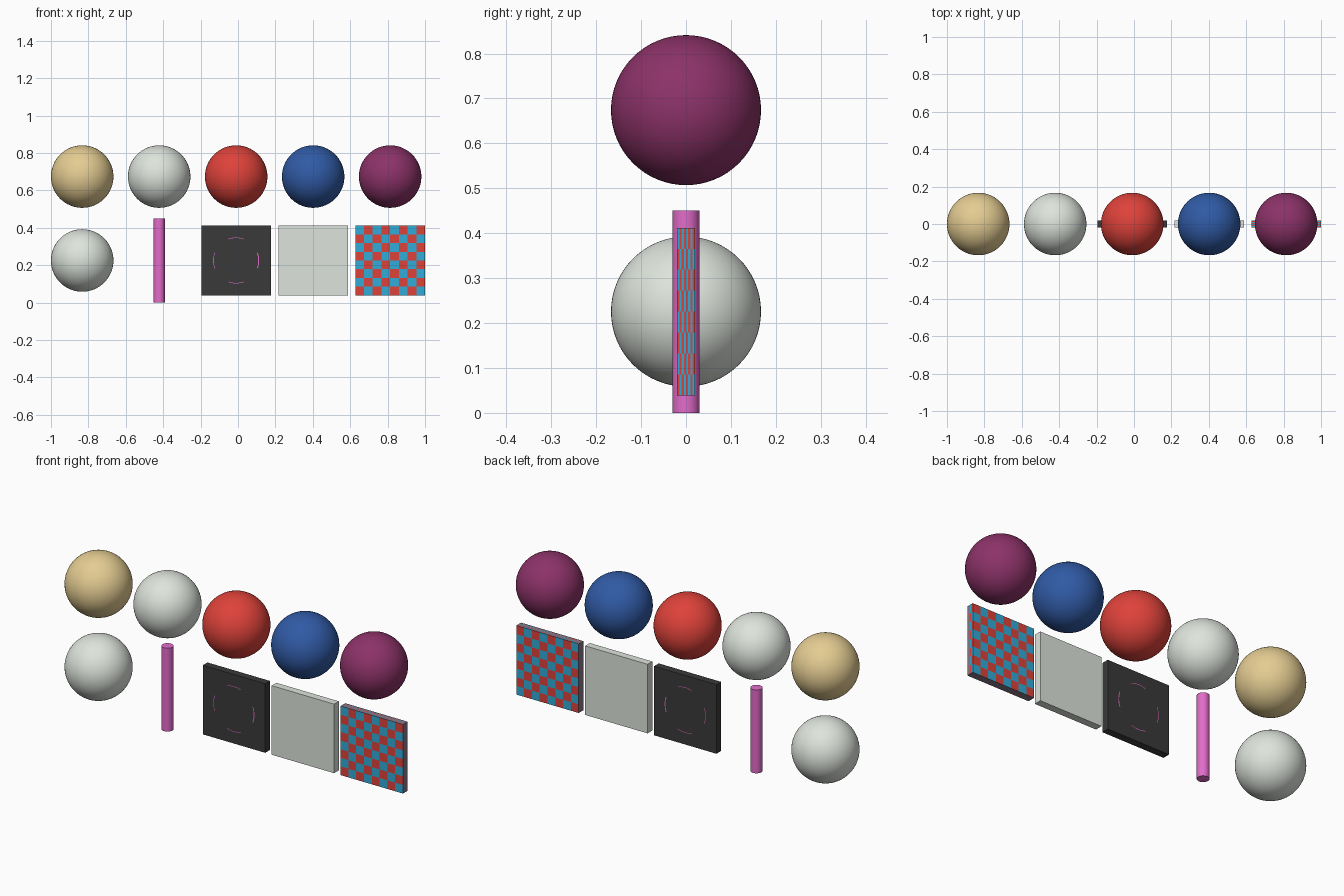
import bpy
import bmesh
import math
from mathutils import Matrix, Vector

if "Cube" in bpy.data.objects:
    bpy.data.objects.remove(bpy.data.objects["Cube"], do_unlink=True)


def linear(c):
    c /= 255
    return c / 12.92 if c <= 0.04045 else ((c + 0.055) / 1.055) ** 2.4


def material(name, *rgb):
    m = bpy.data.materials.new(name)
    m.use_nodes = True
    col = tuple(linear(c) for c in rgb) + (1.0,)
    m.diffuse_color = col
    m.node_tree.nodes["Principled BSDF"].inputs["Base Color"].default_value = col
    return m


SAND = material("sand", 228, 204, 146)
GREY = material("pale grey", 222, 228, 220)
RED = material("red", 222, 66, 58)
BLUE = material("blue", 48, 90, 165)
PURPLE = material("purple", 140, 50, 104)
PINK = material("pink", 226, 108, 202)
DARK = material("charcoal", 58, 58, 58)
CYAN = material("cyan", 48, 172, 216)

R = 0.167                       # ball radius
STEP = 0.4116                   # column spacing
COL = [-0.833 + STEP * i for i in range(5)]
TOP, LOW = 0.674, 0.2255        # row heights
SIZE, THICK = 0.373, 0.04       # panel size


def add_object(name, bm, mats, smooth=False):
    me = bpy.data.meshes.new(name)
    bm.to_mesh(me)
    bm.free()
    for m in mats:
        me.materials.append(m)
    ob = bpy.data.objects.new(name, me)
    bpy.context.collection.objects.link(ob)
    if smooth:
        bpy.ops.object.select_all(action='DESELECT')
        ob.select_set(True)
        bpy.context.view_layer.objects.active = ob
        bpy.ops.object.shade_smooth_by_angle(angle=math.radians(40))
    return ob


def ball(name, x, z, mat):
    bm = bmesh.new()
    bmesh.ops.create_uvsphere(bm, u_segments=64, v_segments=32, radius=R,
                              matrix=Matrix.Translation((x, 0, z)))
    add_object(name, bm, [mat], True)


def panel(name, x, mat):
    bm = bmesh.new()
    bmesh.ops.create_cube(bm, size=1, matrix=Matrix.Translation((x, 0, LOW))
                          @ Matrix.Diagonal((SIZE, THICK, SIZE, 1)))
    add_object(name, bm, [mat])


def checker_panel(name, x, n=8):
    # every side carries an n by n checker, squeezed on the thin edges
    bm = bmesh.new()
    scale = Vector((SIZE, THICK, SIZE))
    centre = Vector((x, 0, LOW))
    for axis in range(3):
        u, v = [(1, 2), (0, 2), (0, 1)][axis]
        for side in (-0.5, 0.5):
            for i in range(n):
                for j in range(n):
                    corners = []
                    for a, b in ((0, 0), (1, 0), (1, 1), (0, 1)):
                        p = Vector((0, 0, 0))
                        p[axis] = side
                        p[u] = (i + a) / n - 0.5
                        p[v] = (j + b) / n - 0.5
                        corners.append(bm.verts.new(p * scale + centre))
                    f = bm.faces.new(corners)
                    f.material_index = (i + j) % 2
    bmesh.ops.remove_doubles(bm, verts=bm.verts, dist=0.0005)
    bmesh.ops.recalc_face_normals(bm, faces=bm.faces)
    add_object(name, bm, [RED, CYAN])


def ring_marks(name, x, y):
    # four hairline arcs painted on the dark panel
    bm = bmesh.new()
    for quarter in range(4):
        wide = 0.005 if quarter == 0 else 0.003
        rows = []
        for k in range(9):
            a = quarter * math.pi / 2 + math.radians(-20 + 5 * k)
            rows.append([bm.verts.new((x + r * math.cos(a), y, LOW + r * math.sin(a)))
                         for r in (0.123 - wide, 0.123)])
        for p, q in zip(rows, rows[1:]):
            f = bm.faces.new((p[0], p[1], q[1], q[0]))
            f.normal_update()
            if f.normal.y * y < 0:
                f.normal_flip()
    add_object(name, bm, [PINK])


# Balls
for label, x, mat in zip(("sand", "grey", "red", "blue", "purple"), COL,
                         (SAND, GREY, RED, BLUE, PURPLE)):
    ball(label + "_ball", x, TOP, mat)
ball("lower_grey_ball", COL[0], LOW, GREY)

# Rod
bm = bmesh.new()
bmesh.ops.create_cone(bm, cap_ends=True, segments=32, radius1=0.03, radius2=0.03,
                      depth=0.45, matrix=Matrix.Translation((COL[1], 0, 0.225)))
add_object("pink_rod", bm, [PINK], True)

# Panels
panel("dark_panel", COL[2], DARK)
ring_marks("front_ring_marks", COL[2], -THICK / 2 - 0.001)
ring_marks("back_ring_marks", COL[2], THICK / 2 + 0.001)
panel("grey_panel", COL[3], GREY)
checker_panel("checker_panel", COL[4])
